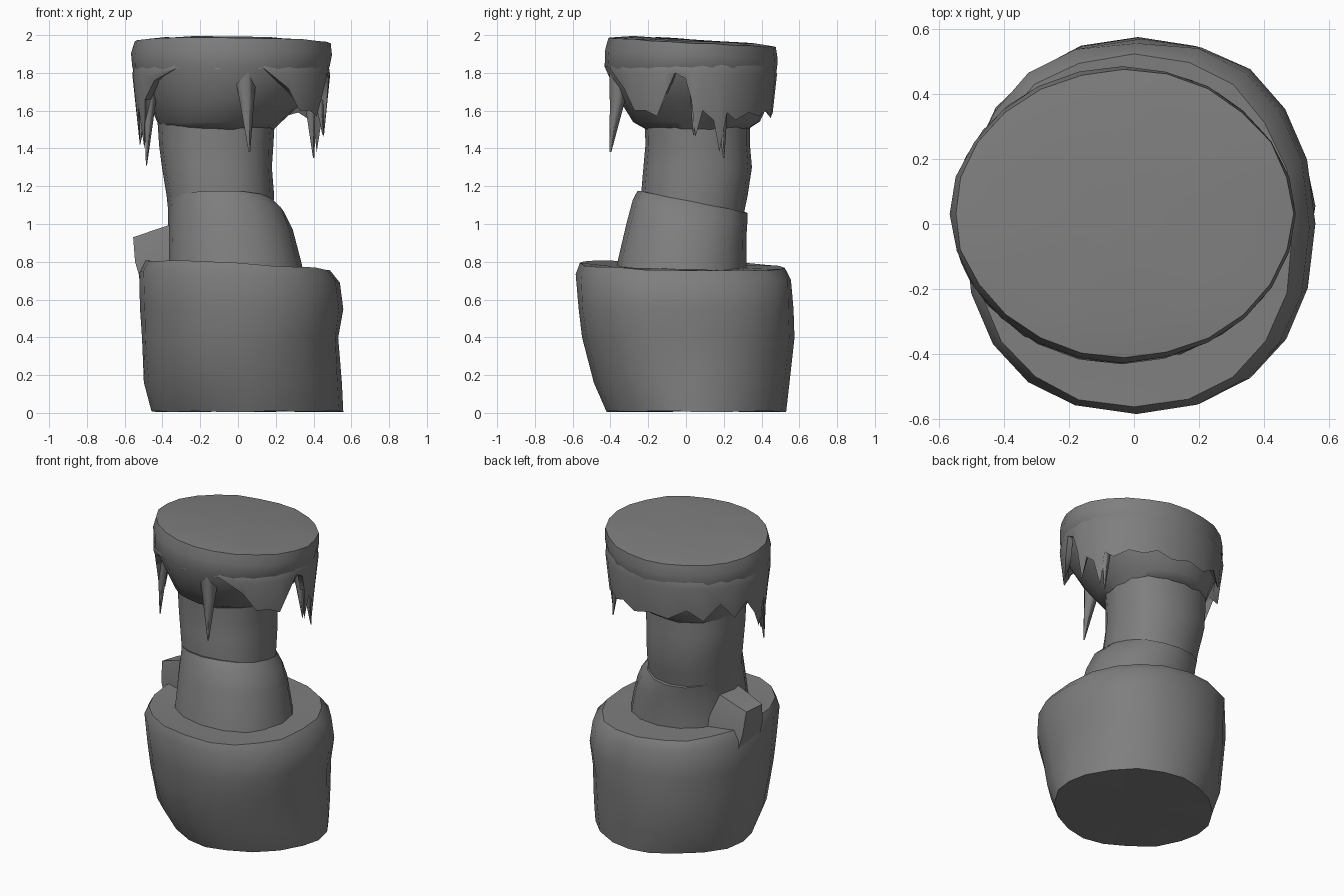
import bpy, bmesh, math, random
from mathutils import Vector

random.seed(4)
if "Cube" in bpy.data.objects:
    bpy.data.objects.remove(bpy.data.objects["Cube"], do_unlink=True)

stone = bpy.data.materials.new("grey stone")
stone.use_nodes = True
GREY = (0.21, 0.21, 0.21, 1)
stone.diffuse_color = GREY
stone.node_tree.nodes["Principled BSDF"].inputs["Base Color"].default_value = GREY


def finish(name, bm, angle=40):
    bmesh.ops.recalc_face_normals(bm, faces=bm.faces)
    mesh = bpy.data.meshes.new(name)
    bm.to_mesh(mesh)
    bm.free()
    mesh.materials.append(stone)
    obj = bpy.data.objects.new(name, mesh)
    bpy.context.collection.objects.link(obj)
    bpy.ops.object.select_all(action="DESELECT")
    obj.select_set(True)
    bpy.context.view_layer.objects.active = obj
    bpy.ops.object.shade_smooth_by_angle(angle=math.radians(angle))


def skin(bm, loops, closed_ends=True):
    """Bridge successive loops of points, optionally closing both ends."""
    rows = [[bm.verts.new(p) for p in loop] for loop in loops]
    n = len(rows[0])
    for a, b in zip(rows, rows[1:]):
        for i in range(n):
            j = (i + 1) % n
            bm.faces.new((a[i], a[j], b[j], b[i]))
    if closed_ends:
        for row in (rows[0], rows[-1]):
            c = bm.verts.new(sum((v.co for v in row), Vector()) / n)
            for i in range(n):
                bm.faces.new((row[i], row[(i + 1) % n], c))


def ring(z, x0, x1, y0, y1, tilt, power, sides, rough):
    """Uneven oval fitted to the limits given; a power below 1 makes it squarer."""
    cx, cy, rx, ry = (x0 + x1) / 2, (y0 + y1) / 2, (x1 - x0) / 2, (y1 - y0) / 2
    pts = []
    for i in range(sides):
        a = math.tau * i / sides
        c, s = math.cos(a), math.sin(a)
        k = 1 + random.uniform(-rough, rough)
        x = cx + rx * k * math.copysign(abs(c) ** power, c)
        y = cy + ry * k * math.copysign(abs(s) ** power, s)
        dz = random.uniform(-rough, rough) * 0.5
        pts.append((x, y, max(0, z + tilt[0] * x + tilt[1] * y + dz)))
    return pts


def loft(name, rings, sides, rough, angle=40):
    bm = bmesh.new()
    skin(bm, [ring(*r, sides, rough) for r in rings])
    finish(name, bm, angle)


# Broad rough base
level, lean = (0, 0), (-0.05, -0.02)
loft("base", [
    (0.008, -0.46, 0.56, -0.42, 0.53, level, 1.12),
    (0.16, -0.50, 0.55, -0.49, 0.55, level, 1.0),
    (0.40, -0.51, 0.535, -0.555, 0.575, level, 0.93),
    (0.55, -0.515, 0.56, -0.57, 0.572, level, 0.9),
    (0.72, -0.52, 0.535, -0.58, 0.56, lean, 0.88),
    (0.78, -0.49, 0.49, -0.565, 0.52, lean, 0.9),
    (0.775, -0.36, 0.36, -0.40, 0.36, lean, 0.95),
], 20, 0.009, 42)

# Sloping collar between base and column
slope = (0, -0.2)
loft("collar", [
    (0.70, -0.38, 0.36, -0.38, 0.32, level, 0.93),
    (0.82, -0.37, 0.33, -0.36, 0.32, level, 0.93),
    (0.97, -0.37, 0.29, -0.315, 0.32, (0, -0.1), 0.93),
    (1.07, -0.37, 0.245, -0.28, 0.325, slope, 0.93),
    (1.125, -0.37, 0.19, -0.255, 0.325, slope, 0.93),
], 16, 0.006)

# Column
loft("column", [
    (0.98, -0.36, 0.18, -0.23, 0.29, level, 0.92),
    (1.15, -0.38, 0.19, -0.24, 0.325, level, 0.9),
    (1.30, -0.405, 0.18, -0.225, 0.35, level, 0.88),
    (1.42, -0.42, 0.185, -0.215, 0.34, level, 0.88),
    (1.62, -0.43, 0.20, -0.22, 0.34, level, 0.88),
], 16, 0.008)

# Chunk stuck to the side of the collar and lapping over the base edge
bm = bmesh.new()
skin(bm, [
    [(-0.51, -0.04, 0.68), (-0.30, -0.06, 0.70), (-0.28, 0.20, 0.70), (-0.49, 0.17, 0.64)],
    [(-0.545, -0.03, 0.80), (-0.30, -0.07, 0.86), (-0.28, 0.19, 0.86), (-0.53, 0.16, 0.78)],
    [(-0.555, -0.01, 0.93), (-0.32, -0.04, 1.01), (-0.30, 0.14, 1.01), (-0.53, 0.12, 0.92)],
])
finish("side_chunk", bm, 30)

# Solid bowl-shaped cap
tip = (-0.01, -0.055)
loft("cap", [
    (1.50, -0.40, 0.19, -0.21, 0.33, level, 1.0),
    (1.54, -0.43, 0.23, -0.28, 0.39, level, 1.0),
    (1.66, -0.48, 0.36, -0.35, 0.445, level, 1.0),
    (1.83, -0.56, 0.485, -0.43, 0.48, level, 1.02),
    (1.90, -0.565, 0.495, -0.425, 0.485, tip, 1.02),
    (1.965, -0.55, 0.49, -0.41, 0.475, tip, 1.02),
    (1.975, -0.44, 0.37, -0.31, 0.37, tip, 1.0),
], 24, 0.006)

# Ragged frozen skirt: bottom height by angle around the cap
hem = [(0, 1.66), (3, 1.46), (8, 1.60), (16, 1.55), (21, 1.38), (26, 1.59), (33, 1.55),
       (45, 1.59), (56, 1.57), (66, 1.60), (78, 1.56), (92, 1.59), (106, 1.57), (120, 1.64),
       (132, 1.57), (145, 1.68), (157, 1.57), (168, 1.66), (178, 1.56), (187, 1.44),
       (193, 1.62), (199, 1.40), (206, 1.66), (218, 1.76), (235, 1.82), (262, 1.82),
       (290, 1.82), (306, 1.72), (316, 1.60), (326, 1.60), (335, 1.57), (342, 1.69),
       (349, 1.80), (356, 1.77)]


def skirt_loop(grow, drop):
    pts = []
    for deg, low in hem:
        a = math.radians(deg)
        z = max(low, 1.90 - drop)
        pull = grow - max(0, 1.82 - z) * 0.08
        pts.append((-0.036 + (0.52 + pull) * math.cos(a),
                    0.028 + (0.45 + pull) * math.sin(a), z))
    return pts


bm = bmesh.new()
skin(bm, [skirt_loop(-0.03, 0), skirt_loop(-0.008, 0.03), skirt_loop(0.006, 0.11),
          skirt_loop(0.0, 1.0), skirt_loop(-0.035, 0.25), skirt_loop(-0.03, 0)], False)
finish("frozen_skirt", bm, 50)


# Hanging icicles: root buried in the cap, tip, root radius
def icicle(name, root, point, radius):
    bm = bmesh.new()
    root, point = Vector(root), Vector(point)
    loops = []
    for t, r in ((0, 1), (0.45, 0.55), (1, 0.06)):
        c = root.lerp(point, t)
        loops.append([c + Vector((math.cos(a), math.sin(a), 0)) * radius * r
                      for a in (math.tau * i / 5 for i in range(5))])
    skin(bm, loops)
    finish(name, bm, 75)


icicle("front_icicle", (0.03, -0.335, 1.86), (0.06, -0.40, 1.38), 0.075)
icicle("left_icicle_long", (0.37, 0.18, 1.84), (0.40, 0.20, 1.35), 0.06)
icicle("left_icicle_short", (0.41, 0.06, 1.84), (0.45, 0.04, 1.47), 0.055)
icicle("right_icicle_long", (-0.46, -0.11, 1.84), (-0.485, -0.13, 1.31), 0.055)
icicle("right_icicle_short", (-0.48, -0.03, 1.84), (-0.52, -0.05, 1.42), 0.05)
